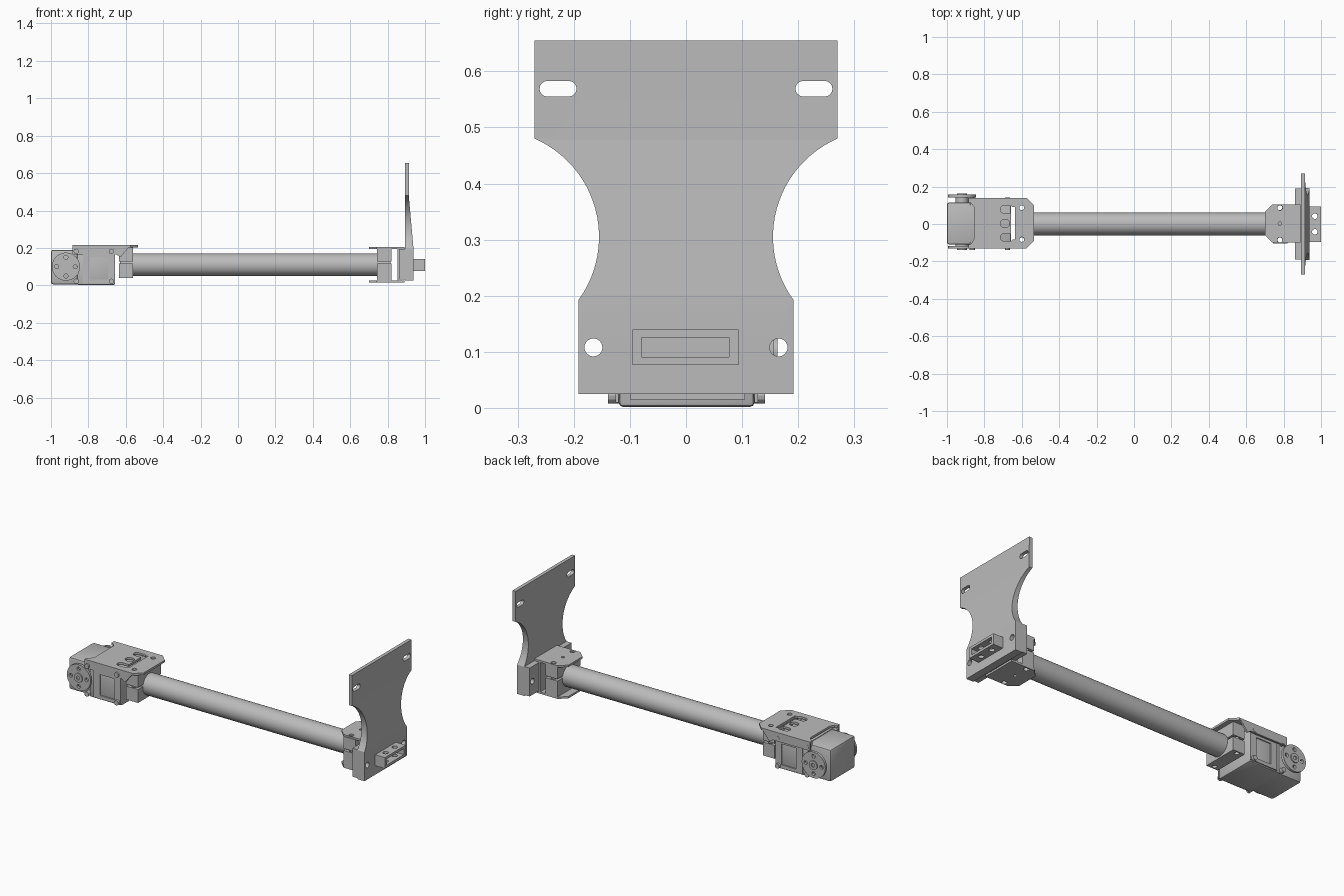
import bpy, bmesh
from math import sin, cos, pi, atan2

if "Cube" in bpy.data.objects:
    bpy.data.objects.remove(bpy.data.objects["Cube"])

GREY = (0.5, 0.5, 0.5, 1)
metal = bpy.data.materials.new("plain_grey")
metal.use_nodes = True
metal.diffuse_color = GREY
metal.node_tree.nodes["Principled BSDF"].inputs["Base Color"].default_value = GREY
parts = []


def prism(name, pts, axis, lo, hi, bevel=0):
    """Extrude a closed 2D outline along an axis."""
    place = {"x": lambda a, b, t: (t, a, b),
             "y": lambda a, b, t: (a, t, b),
             "z": lambda a, b, t: (a, b, t)}[axis]
    bm = bmesh.new()
    rings = [[bm.verts.new(place(a, b, t)) for a, b in pts] for t in (lo, hi)]
    n = len(pts)
    bm.faces.new(rings[0])
    bm.faces.new(rings[1])
    for i in range(n):
        j = (i + 1) % n
        bm.faces.new((rings[0][i], rings[0][j], rings[1][j], rings[1][i]))
    bmesh.ops.recalc_face_normals(bm, faces=bm.faces)
    if bevel:
        bmesh.ops.bevel(bm, geom=bm.edges[:], offset=bevel, segments=2,
                        profile=0.5, affect="EDGES")
    mesh = bpy.data.meshes.new(name)
    bm.to_mesh(mesh)
    bm.free()
    mesh.materials.append(metal)
    ob = bpy.data.objects.new(name, mesh)
    bpy.context.scene.collection.objects.link(ob)
    parts.append(ob)
    return ob


def box(name, x, y, z, bevel=0):
    return prism(name, [(x[0], y[0]), (x[1], y[0]), (x[1], y[1]), (x[0], y[1])],
                 "z", z[0], z[1], bevel)


def circle(a, b, r, n=24):
    return [(a + r * cos(2 * pi * i / n), b + r * sin(2 * pi * i / n)) for i in range(n)]


def slot(a, b, half, r, n=8):
    """Rounded slot outline, long along the first axis."""
    right = [(a + half - r + r * cos(t), b + r * sin(t))
             for t in [-pi / 2 + pi * i / n for i in range(n + 1)]]
    return right + [(2 * a - p, 2 * b - q) for p, q in right]


def boolean(ob, cutters, mode="DIFFERENCE"):
    """Apply boolean cutters, then discard them."""
    for c in cutters:
        m = ob.modifiers.new("cut", "BOOLEAN")
        m.operation, m.solver, m.object = mode, "EXACT", c
    graph = bpy.context.evaluated_depsgraph_get()
    graph.update()
    mesh = bpy.data.meshes.new_from_object(ob.evaluated_get(graph))
    ob.modifiers.clear()
    ob.data = mesh
    for c in cutters:
        parts.remove(c)
        bpy.data.objects.remove(c)


# Servo body: gear head, motor section and raised side panels
AX, AZ = -0.92, 0.1
box("servo_head", (-1, -0.8), (-0.11, 0.115), (0.005, 0.19), 0.012)
box("servo_body", (-0.86, -0.657), (-0.12, 0.122), (0.002, 0.195), 0.008)
for side, y in (("front", -0.12), ("back", 0.122)):
    s = -1 if y < 0 else 1
    frame = box(side + "_servo_frame", (-0.83, -0.657), sorted((y, y + s * 0.006)), (0.01, 0.165))
    boolean(frame, [box("cut", (-0.79, -0.695), (y - 0.02, y + 0.02), (0.03, 0.15))])
    for x in (-0.865, -0.677):
        for z in (0.022, 0.182):
            prism(side + "_body_screw", circle(x, z, 0.014, 12), "y",
                  *sorted((y - s * 0.02, y + s * 0.019)))

# Output horns on both sides
for side, inner, disc0, disc1 in (("front", -0.1, -0.118, -0.132), ("back", 0.1, 0.142, 0.157)):
    s = -1 if inner < 0 else 1
    horn = prism(side + "_horn", circle(AX, AZ, 0.075, 40), "y", *sorted((disc0, disc1)))
    boolean(horn, [prism("cut", circle(AX + 0.05 * cos(k * pi / 2), AZ + 0.05 * sin(k * pi / 2),
                                       0.011, 12), "y", *sorted((disc0 - s * .01, disc1 + s * .01)))
                   for k in range(4)])
    prism(side + "_horn_shaft", circle(AX, AZ, 0.035), "y", *sorted((inner, disc0)))
    hub = prism(side + "_horn_hub", circle(AX, AZ, 0.026), "y", *sorted((disc0, disc1 + s * 0.006)))
    boolean(hub, [prism("cut", circle(AX, AZ, 0.011, 12), "y",
                        *sorted((disc1 - s * 0.004, disc1 + s * 0.02)))])

# Servo bracket: notched top plate with side flanges
top = prism("servo_bracket_plate",
            [(-0.885, -0.13), (-0.575, -0.13), (-0.535, -0.09), (-0.535, 0.1), (-0.575, 0.14),
             (-0.885, 0.14), (-0.885, 0.115), (-0.87, 0.11), (-0.855, 0.09), (-0.855, -0.08),
             (-0.87, -0.105), (-0.885, -0.11)], "z", 0.203, 0.215)
cuts = [prism("cut", slot(-0.69, 0.003, 0.025, 0.022), "z", 0.197, 0.23),
        box("cut", (-0.657, -0.635), (-0.083, 0.09), (0.197, 0.23))]
for y in (-0.072, 0.078):
    cuts.append(prism("cut", slot(-0.68, y, 0.035, 0.02), "z", 0.196, 0.231))
for y in (-0.083, 0.087):
    cuts.append(prism("cut", circle(-0.6, y, 0.013, 16), "z", 0.197, 0.23))
boolean(top, cuts)
flange = [(-0.885, 0.215), (-0.575, 0.215), (-0.628, 0.15), (-0.65, 0.165), (-0.885, 0.165)]
prism("front_bracket_flange", flange, "y", -0.13, -0.12)
prism("back_bracket_flange", flange, "y", 0.13, 0.14)

# Hollow arm tube
TZ = 0.11
tube = prism("arm_tube", circle(0, TZ, 0.061, 48), "x", -0.63, 0.815)
boolean(tube, [prism("cut", circle(0, TZ, 0.05, 48), "x", -0.7, 0.9)])

# Split clamps at both tube ends
for end, x0, x1, xh, low, high in (("left_end", 0.743, 0.82, 0.78, 0.025, 0.197),
                                   ("right_end", -0.637, -0.562, -0.6, 0.04, 0.203)):
    for half, z in (("lower", (low, 0.117)), ("upper", (0.128, high))):
        clamp = box(f"{end}_{half}_clamp", (x0, x1), (-0.105, 0.105), z)
        holes = [prism("cut", circle(0, TZ, 0.0605, 48), "x", x0 - 0.1, x1 + 0.1)]
        holes += [prism("cut", circle(xh, y, 0.013, 16), "z", -0.05, 0.3) for y in (-0.085, 0.087)]
        boolean(clamp, holes)

# Channel bracket behind the mounting plate
chan = [(0.74, -0.1), (0.89, -0.1), (0.89, 0.105), (0.74, 0.105), (0.7, 0.065), (0.7, -0.06)]
for name, z in (("channel_bottom", 0.015), ("channel_top", 0.195)):
    flat = prism(name, chan, "z", z, z + 0.011)
    boolean(flat, [prism("cut", circle(0.78, y, r, 16), "z", -0.05, 0.3)
                   for y, r in ((-0.085, 0.014), (0.087, 0.014), (0.002, 0.009))])
box("channel_web", (0.852, 0.862), (-0.1, 0.105), (0.026, 0.195))
bar = box("mounting_bar", (0.86, 0.894), (-0.19, 0.19), (0.03, 0.193))
boolean(bar, [prism("cut", circle(y, 0.108, 0.016), "x", 0.8, 1) for y in (-0.165, 0.165)])

# Waisted mounting plate, thicker towards the bottom
R, CY, CZ = 0.191, 0.346, 0.305
a0, a1 = atan2(0.192 - CZ, 0.192 - CY) + 2 * pi, atan2(0.48 - CZ, 0.27 - CY)
waist = [(CY + R * cos(a0 + (a1 - a0) * i / 24), CZ + R * sin(a0 + (a1 - a0) * i / 24))
         for i in range(25)]
half = [(0.192, 0.025)] + waist + [(0.27, 0.655)]
plate = prism("mounting_plate", half + [(-y, z) for y, z in reversed(half)], "x", 0.85, 0.98)
wedge = prism("cut", [(0.893, 0), (0.938, 0), (0.938, 0.2), (0.913, 0.48), (0.913, 0.7),
                      (0.893, 0.7)], "y", -0.4, 0.4)
boolean(plate, [wedge], "INTERSECT")
cuts = []
for s in (-1, 1):
    cuts.append(prism("cut", circle(s * 0.165, 0.108, 0.016), "x", 0.8, 1))
    cuts.append(prism("cut", slot(s * 0.228, 0.569, 0.033, 0.014), "x", 0.8, 1))
boolean(plate, cuts)

# Open connector block on the outer face
port = box("connector_block", (0.936, 1), (-0.095, 0.094), (0.077, 0.14))
boolean(port, [box("cut", (0.94, 1.1), (-0.079, 0.077), (0.091, 0.126))]
        + [prism("cut", circle(0.967, y, 0.015, 16), "z", 0, 0.3) for y in (-0.042, 0.042)])

# Smooth round walls, keep hard edges
bpy.ops.object.select_all(action="DESELECT")
for ob in parts:
    ob.select_set(True)
bpy.context.view_layer.objects.active = parts[0]
bpy.ops.object.shade_smooth_by_angle(angle=0.52)
